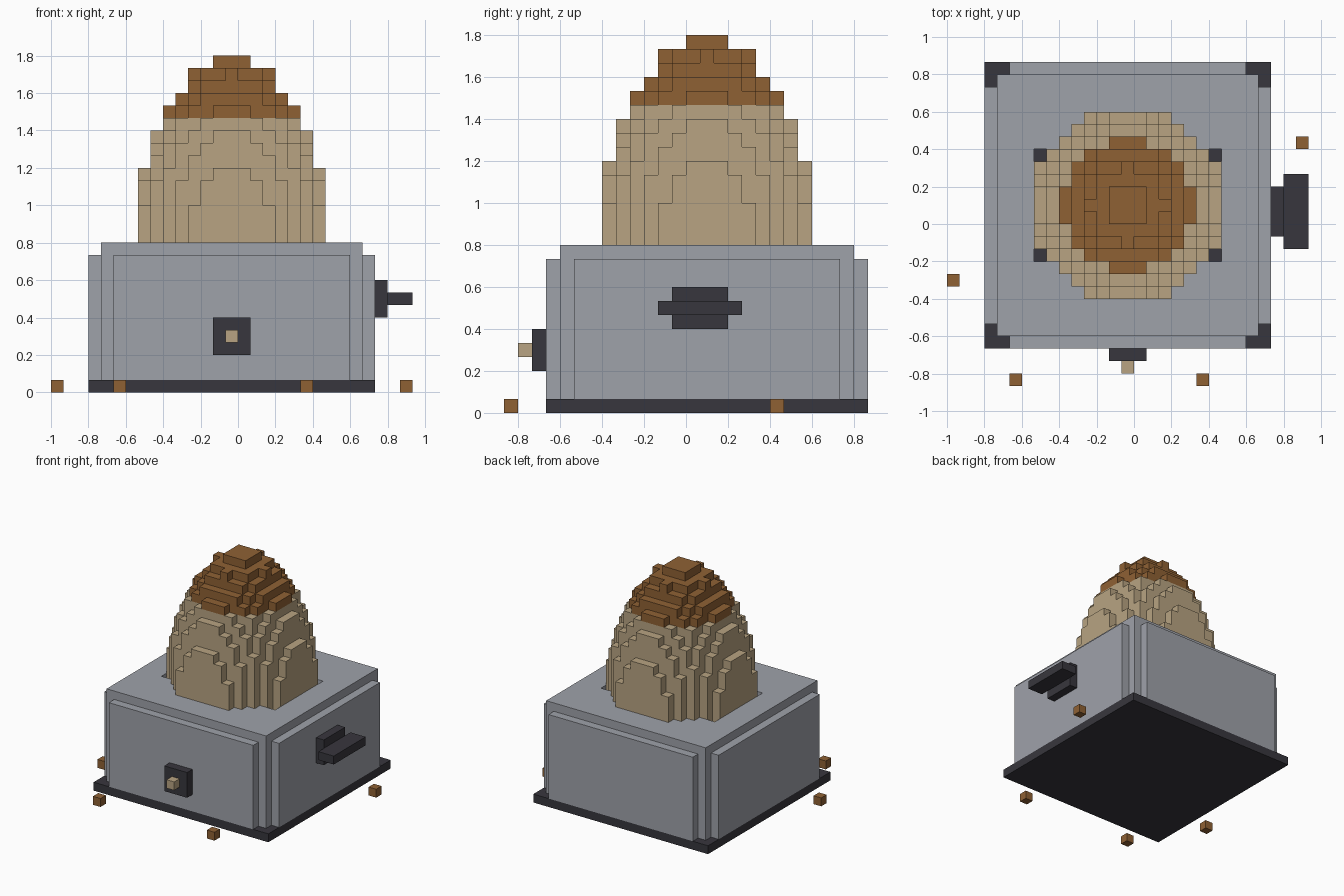
import bpy, bmesh

if "Cube" in bpy.data.objects:
    bpy.data.objects.remove(bpy.data.objects["Cube"])

V = 1 / 15            # size of one block
CX, CY = -V / 2, 0.1  # centre of the main body


def mat(name, rgb):
    m = bpy.data.materials.new(name)
    m.diffuse_color = (*rgb, 1)
    m.use_nodes = True
    m.node_tree.nodes["Principled BSDF"].inputs["Base Color"].default_value = m.diffuse_color
    return m


GREY = mat("grey_metal", (0.345, 0.36, 0.40))
DARK = mat("dark_trim", (0.039, 0.037, 0.047))
TAN = mat("tan_crumb", (0.479, 0.371, 0.223))
BROWN = mat("brown_crust", (0.275, 0.120, 0.034))


def add(name, bm, *mats):
    bmesh.ops.recalc_face_normals(bm, faces=bm.faces)
    me = bpy.data.meshes.new(name)
    bm.to_mesh(me)
    bm.free()
    for m in mats:
        me.materials.append(m)
    ob = bpy.data.objects.new(name, me)
    bpy.context.collection.objects.link(ob)
    return ob


def box(name, m, x, y, z):
    """Box from (min, max) ranges in blocks, x and y relative to the body centre."""
    bm = bmesh.new()
    bmesh.ops.create_cube(bm, size=1)
    for v in bm.verts:
        v.co = [o + V * (r[0] if c < 0 else r[1])
                for c, r, o in zip(v.co, (x, y, z), (CX, CY, 0))]
    return add(name, bm, m)


# Base plate and main body
box("base_plate", DARK, (-11.5, 11.5), (-11.5, 11.5), (0, 1))
box("body_core", GREY, (-10.5, 10.5), (-10.5, 10.5), (1, 11))

# Raised side panels
for s, side in ((-1, "a"), (1, "b")):
    out = sorted((s * 10.5, s * 11.5))
    box("panel_x_" + side, GREY, out, (-9.5, 9.5), (1, 11))
    box("panel_y_" + side, GREY, (-9.5, 9.5), out, (1, 11))

# Top rim around a slot, with a dark slot floor
for s, side in ((-1, "a"), (1, "b")):
    box("rim_y_" + side, GREY, (-10.5, 10.5), sorted((s * 4.5, s * 10.5)), (11, 12))
    box("rim_x_" + side, GREY, sorted((s * 7.5, s * 10.5)), (-4.5, 4.5), (11, 12))
box("slot_floor", DARK, (-7.5, 7.5), (-4.5, 4.5), (11, 11.05))

# Stepped loaf: squared radius of each block layer, from the bottom up
LAYERS = [58, 58, 58, 55, 55, 51, 47, 42, 38, 33, 27, 21, 14, 9, 3]
cells = {(i, j, 12 + k) for k, r2 in enumerate(LAYERS)
         for i in range(-7, 8) for j in range(-7, 8) if i * i + j * j <= r2}
cells |= {(i, j, 11) for i, j, k in cells if k == 12 and abs(j) <= 4}

bm = bmesh.new()
verts = {}
for c in cells:
    for ax in range(3):
        for s in (-1, 1):
            n = list(c)
            n[ax] += s
            if tuple(n) in cells:
                continue
            u, w = (ax + 1) % 3, (ax + 2) % 3
            ring = []
            for du, dw in ((0, 0), (1, 0), (1, 1), (0, 1)):
                p = list(c)
                p[ax] += (s + 1) // 2
                p[u] += du
                p[w] += dw
                p = tuple(p)
                if p not in verts:
                    verts[p] = bm.verts.new((CX + (p[0] - 0.5) * V,
                                             CY + (p[1] - 0.5) * V, p[2] * V))
                ring.append(verts[p])
            f = bm.faces.new(ring if s > 0 else ring[::-1])
            f.material_index = int(c[2] >= 22)   # crust on the upper layers
add("loaf", bm, TAN, BROWN)

# Front dial
box("dial_plate", DARK, (-1.5, 1.5), (-12.5, -11.5), (3, 6))
box("dial_knob", TAN, (-0.5, 0.5), (-13.5, -12.5), (4, 5))

# Side lever
box("lever_plate", DARK, (11.5, 12.5), (-2.5, 1.5), (6, 9))
box("lever_handle", DARK, (12.5, 14.5), (-3.5, 2.5), (7, 8))

# Loose crumbs on the ground
for n, (i, j) in enumerate(((-14, -6), (14, 5), (-9, -14), (6, -14))):
    box(f"crumb_{n + 1}", BROWN, (i - 0.5, i + 0.5), (j - 0.5, j + 0.5), (0, 1))
